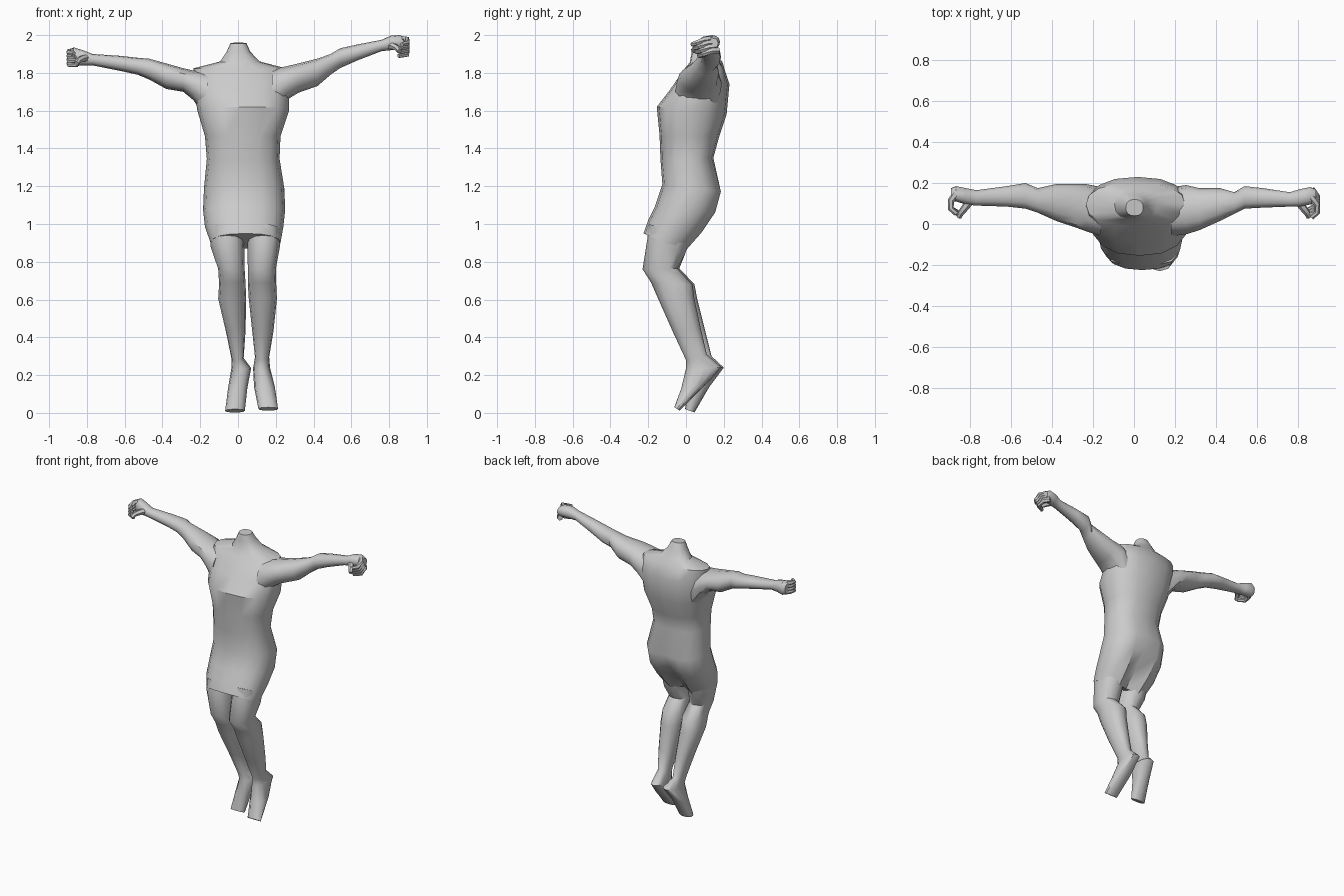
import bpy, bmesh, math
from mathutils import Vector as V


def ring(c, u, v, n, p=1.0):
    """Closed (super)elliptic section around c with half axes u and v."""
    pts = []
    for i in range(n):
        a = 2 * math.pi * i / n
        co, si = math.cos(a), math.sin(a)
        pts.append(V(c) + V(u) * math.copysign(abs(co) ** p, co)
                   + V(v) * math.copysign(abs(si) ** p, si))
    return pts


def loft(name, rings, angle=40):
    bm = bmesh.new()
    rows = [[bm.verts.new(p) for p in r] for r in rings]
    n = len(rows[0])
    for a, b in zip(rows, rows[1:]):
        for i in range(n):
            j = (i + 1) % n
            bm.faces.new((a[i], a[j], b[j], b[i]))
    bm.faces.new(rows[0])
    bm.faces.new(rows[-1])
    bmesh.ops.recalc_face_normals(bm, faces=bm.faces)
    me = bpy.data.meshes.new(name)
    bm.to_mesh(me)
    bm.free()
    ob = bpy.data.objects.new(name, me)
    bpy.context.collection.objects.link(ob)
    bpy.ops.object.select_all(action='DESELECT')
    ob.select_set(True)
    bpy.context.view_layer.objects.active = ob
    bpy.ops.object.shade_smooth_by_angle(angle=math.radians(angle))
    return ob


def body_ring(s, n, p):
    """Section from x range plus front and back (y, z) points."""
    xl, xr, yf, zf, yb, zb = s
    return ring(((xl + xr) / 2, (yf + yb) / 2, (zf + zb) / 2),
                ((xr - xl) / 2, 0, 0), (0, (yb - yf) / 2, (zb - zf) / 2), n, p)


def arm_ring(s, n=12):
    """Section across x from y and z ranges."""
    x, y0, y1, z0, z1 = s
    return ring((x, (y0 + y1) / 2, (z0 + z1) / 2),
                (0, (y1 - y0) / 2, 0), (0, 0, (z1 - z0) / 2), n, 0.9)


# Torso with tilted hem, hips, waist, chest, shoulders and neck
torso = [
    (-.145, .225, -.225, .95, .0, .85),
    (-.175, .24, -.20, 1.02, .09, .95),
    (-.185, .25, -.165, 1.09, .165, 1.06),
    (-.18, .245, -.125, 1.21, .195, 1.17),
    (-.165, .22, -.135, 1.34, .145, 1.35),
    (-.175, .225, -.14, 1.47, .175, 1.46),
    (-.215, .27, -.155, 1.62, .215, 1.58),
    (-.235, .27, -.085, 1.71, .23, 1.74),
    (-.235, .25, -.01, 1.82, .20, 1.83),
    (-.095, .115, .02, 1.855, .17, 1.865),
    (-.06, .065, .03, 1.91, .145, 1.915),
    (-.04, .045, .04, 1.955, .12, 1.96),
]
rings = [body_ring(s, 16, .85) for s in torso]
for k, d in ((0, .035), (1, .04), (2, .03), (3, .012)):   # crease at the back
    rings[k][4] += V((0, -d, d * .7))
loft("torso_and_cloth", rings)

# Legs and feet: thigh, knee, calf, ankle, heel, toes
loft("leg_right", [body_ring(s, 12, .88) for s in [
    (.045, .225, -.195, 1.0, .02, .92),
    (.05, .222, -.205, .92, -.005, .84),
    (.052, .20, -.23, .76, -.045, .765),
    (.052, .202, -.185, .69, .035, .68),
    (.057, .206, -.15, .61, .045, .60),
    (.075, .188, -.07, .43, .08, .44),
    (.09, .165, .0, .28, .11, .31),
    (.08, .17, .0, .235, .19, .24),
    (.085, .195, -.025, .13, .10, .145),
    (.108, .212, -.062, .03, -.035, .012)]])
loft("leg_left", [body_ring(s, 12, .88) for s in [
    (-.15, .03, -.195, 1.0, .02, .92),
    (-.145, .033, -.205, .92, -.005, .84),
    (-.105, .035, -.21, .76, -.035, .765),
    (-.10, .04, -.17, .69, .045, .68),
    (-.105, .043, -.13, .61, .06, .60),
    (-.065, .04, -.05, .43, .10, .44),
    (-.035, .03, .015, .28, .135, .30),
    (-.035, .07, .02, .235, .20, .24),
    (-.052, .05, .01, .13, .125, .14),
    (-.068, .036, -.005, .02, .045, .002)]])

# Arms from shoulder to knuckles
loft("arm_left", [arm_ring(s) for s in [
    (-.16, -.06, .18, 1.54, 1.80),
    (-.235, -.035, .195, 1.655, 1.812),
    (-.29, -.015, .195, 1.70, 1.825),
    (-.38, .015, .195, 1.715, 1.85),
    (-.47, .055, .175, 1.765, 1.875),
    (-.53, .075, .20, 1.79, 1.88),
    (-.62, .085, .185, 1.81, 1.89),
    (-.77, .09, .165, 1.84, 1.90),
    (-.82, .095, .175, 1.84, 1.92),
    (-.87, .11, .185, 1.835, 1.935),
    (-.895, .11, .175, 1.845, 1.92)]])
loft("arm_right", [arm_ring(s) for s in [
    (.18, -.06, .18, 1.54, 1.82),
    (.255, -.05, .19, 1.655, 1.835),
    (.32, -.03, .175, 1.695, 1.85),
    (.42, .015, .175, 1.73, 1.875),
    (.49, .05, .155, 1.79, 1.90),
    (.54, .075, .185, 1.825, 1.93),
    (.63, .08, .175, 1.865, 1.95),
    (.76, .085, .155, 1.915, 1.975),
    (.81, .085, .17, 1.92, 1.998),
    (.86, .095, .18, 1.925, 2.0),
    (.888, .10, .17, 1.93, 1.985)]])


def finger(name, path, r):
    """Six-sided tapered tube along a bent path."""
    pts = [V(p) for p in path]
    rows = []
    for i, p in enumerate(pts):
        t = (pts[min(i + 1, len(pts) - 1)] - pts[max(i - 1, 0)]).normalized()
        u = t.cross(V((0, 0.3, 1))).normalized()
        f = r * (1 - .12 * i)
        rows.append(ring(p, u * f, t.cross(u) * f, 6))
    loft(name, rows, 50)


# Curled fingers and thumbs
for side, sx, zc, tilt in (("left", -1, 1.885, 0.0), ("right", 1, 1.95, .012)):
    for i in range(4):
        k = i - 1.5
        z, dy = zc - k * .02, k * tilt
        finger(f"finger_{side}_{i + 1}",
               [(sx * .865, .15 + dy, z), (sx * .893, .115 + dy, z - .003),
                (sx * .895, .075 + dy, z - .010 - tilt),
                (sx * (.868 - .006 * i), .05 + dy, z - .012 - tilt * 1.5)], .019)
    finger(f"thumb_{side}",
           [(sx * .80, .115, zc - .005), (sx * .825, .08, zc - .01),
            (sx * .845, .055, zc - .02), (sx * .855, .035, zc - .035)], .021)
